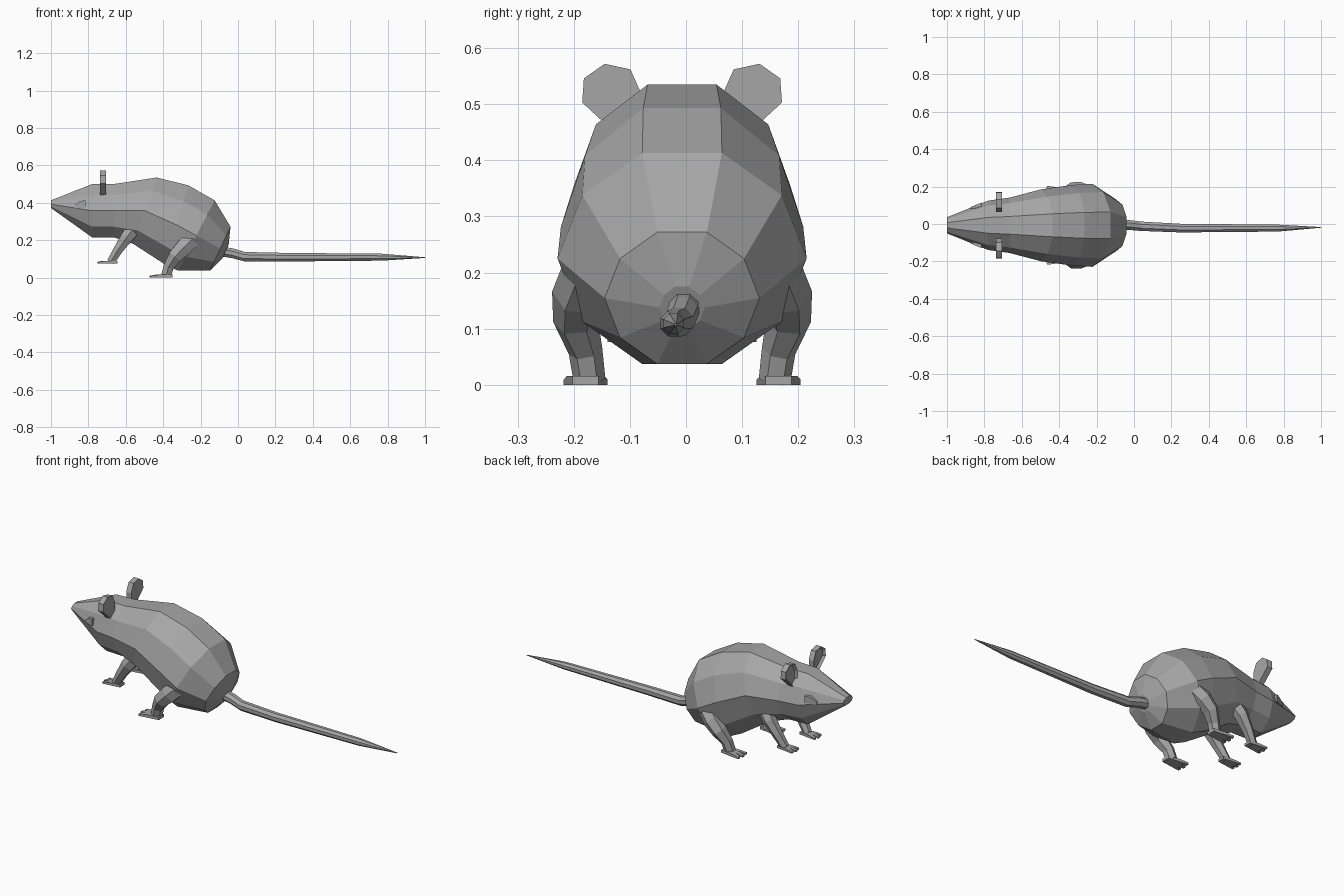
import bpy, bmesh, math
from mathutils import Vector

if "Cube" in bpy.data.objects:
    bpy.data.objects.remove(bpy.data.objects["Cube"])

CY = -0.007  # body centre line

fur = bpy.data.materials.new("grey_fur")
fur.diffuse_color = (0.38, 0.38, 0.38, 1)
fur.use_nodes = True
fur.node_tree.nodes["Principled BSDF"].inputs["Base Color"].default_value = fur.diffuse_color


def finish(bm, name):
    bmesh.ops.recalc_face_normals(bm, faces=bm.faces[:])
    me = bpy.data.meshes.new(name)
    bm.to_mesh(me)
    bm.free()
    me.materials.append(fur)
    ob = bpy.data.objects.new(name, me)
    bpy.context.collection.objects.link(ob)
    return ob


def loft(rings, name):
    """Skin a list of point rings and cap both ends."""
    bm = bmesh.new()
    vs = [[bm.verts.new(p) for p in r] for r in rings]
    n = len(vs[0])
    for a, b in zip(vs, vs[1:]):
        for i in range(n):
            j = (i + 1) % n
            bm.faces.new((a[i], a[j], b[j], b[i]))
    bm.faces.new(vs[0])
    bm.faces.new(vs[-1])
    return finish(bm, name)


def tube(path, name, sides, flat=1.0):
    """Tapered limb through (x, y, z, radius) points."""
    pts = [Vector(p[:3]) for p in path]
    rings = []
    for i, p in enumerate(pts):
        d = (pts[min(i + 1, len(pts) - 1)] - pts[max(i - 1, 0)]).normalized()
        u = d.cross(Vector((0, 1, 0))).normalized()
        v = d.cross(u)
        r = path[i][3]
        rings.append([p + u * r * math.cos(2 * math.pi * (k + .5) / sides)
                      + v * r * flat * math.sin(2 * math.pi * (k + .5) / sides)
                      for k in range(sides)])
    return loft(rings, name)


# body: ten-sided sections (top x, top z, bottom x, bottom z, half width)
sections = [(-1.0, .413, -1.0, .372, .043), (-.78, .5, -.78, .215, .132),
            (-.665, .5, -.665, .215, .148), (-.435, .535, -.56, .18, .192),
            (-.265, .493, -.39, .07, .216), (-.125, .413, -.32, .037, .222),
            (-.04, .272, -.15, .037, .138), (-.05, .175, -.085, .1, .04)]
half = [(.32, 0), (.8, .2), (1, .5), (.8, .8), (.32, 1)]
rings = []
for tx, tz, bx, bz, w in sections:
    side = [(tx + (bx - tx) * t, w * k, tz + (bz - tz) * t) for k, t in half]
    rings.append([(x, CY + y, z) for x, y, z in side]
                 + [(x, CY - y, z) for x, y, z in reversed(side)])
loft(rings, "body")

# tail
tube([(-.09, -.003, .14, .029), (-.03, -.005, .13, .028), (.035, -.012, .112, .027),
      (.25, -.022, .109, .025), (.77, -.022, .109, .02), (1.0, -.018, .107, .002)],
     "tail", 8)


def foot(x, y, z, length, width, thick, name):
    """Flat paw with three pointed toes, pointing to -x."""
    out = [(-.25, -.3), (.45, -.42), (.92, -.5), (.95, -.3), (.62, -.17),
           (1, -.1), (1, .1), (.62, .17), (.95, .3), (.92, .5), (.45, .42), (-.25, .3)]
    bm = bmesh.new()
    low = [bm.verts.new((x - u * length, y + v * width, z)) for u, v in out]
    # the top slopes down to the toe tips
    top = [bm.verts.new((x - u * length, y + v * width,
                         z + thick * (1 if u < .8 else .6))) for u, v in out]
    n = len(out)
    for i in range(n):
        j = (i + 1) % n
        bm.faces.new((low[i], low[j], top[j], top[i]))
    bm.faces.new(low)
    bm.faces.new(top)
    finish(bm, name)


for s, tag in ((-1, "front_side"), (1, "back_side")):
    # hind leg and paw
    tube([(-.24, CY + s * .165, .21, .05), (-.29, CY + s * .185, .16, .05),
          (-.335, CY + s * .19, .115, .042), (-.37, CY + s * .172, .06, .032),
          (-.385, CY + s * .165, .008, .03)], "hind_leg_" + tag, 6, .95)
    foot(-.375, CY + s * .172, 0, .098, .078, .016, "hind_paw_" + tag)

    # front leg and paw
    tube([(-.555, CY + s * .1, .27, .045), (-.595, CY + s * .115, .215, .038),
          (-.64, CY + s * .11, .15, .029), (-.68, CY + s * .1, .085, .024)],
         "front_leg_" + tag, 6, .95)
    foot(-.665, CY + s * .1, .076, .086, .066, .014, "front_paw_" + tag)

    # ear: upright disc with a hollow facing forward
    bm = bmesh.new()
    outline = [(.183, .503), (.18, .546), (.143, .572), (.097, .562),
               (.076, .515), (.078, .44), (.115, .44)]
    front = bm.faces.new([bm.verts.new((-.738, CY + s * (y - .005), z))
                          for y, z in outline])
    ext = bmesh.ops.extrude_face_region(bm, geom=[front], use_keep_orig=True)
    bmesh.ops.translate(bm, vec=(.031, 0, 0),
                        verts=[g for g in ext["geom"] if isinstance(g, bmesh.types.BMVert)])
    bmesh.ops.recalc_face_normals(bm, faces=bm.faces[:])
    bmesh.ops.inset_region(bm, faces=[front], thickness=.012)
    bmesh.ops.translate(bm, vec=(.013, 0, 0), verts=front.verts[:])
    finish(bm, "ear_" + tag)

    # eye: thin raised wedge on the cheek
    eye = [(-.875, .385), (-.845, .409), (-.815, .413), (-.815, .374), (-.87, .371)]
    loft([[(x, CY + s * (.118 + (x + .815) * .42 + d), z) for x, z in eye]
          for d in (-.03, .004)], "eye_" + tag)
